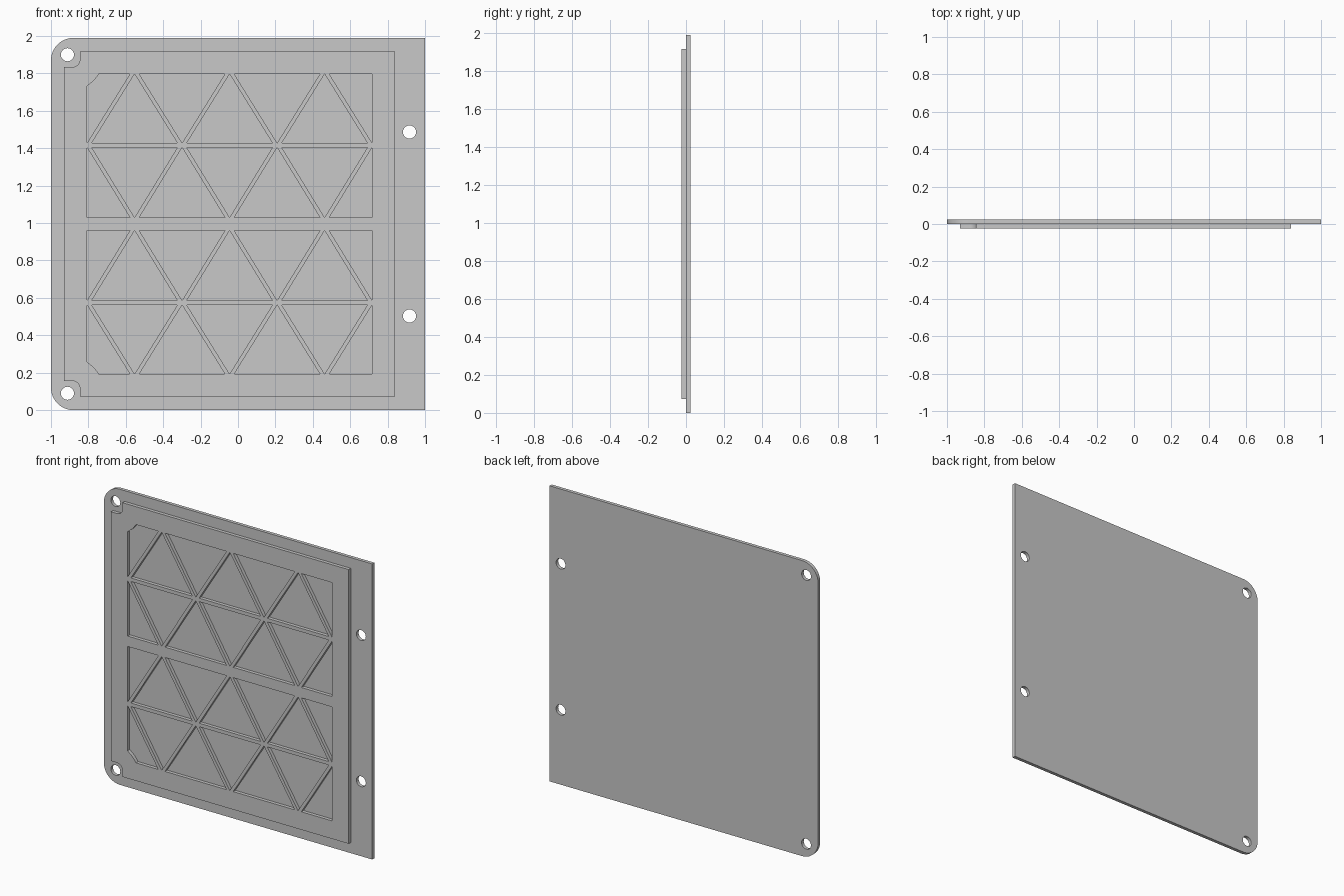
import bpy, bmesh
from math import cos, sin, pi, sqrt, atan2

if "Cube" in bpy.data.objects:
    bpy.data.objects.remove(bpy.data.objects["Cube"], do_unlink=True)

HEIGHT = 1.99
THICK = 0.023
LEFT, RIGHT = -0.807, 0.717          # pocket field limits
HALF_PITCH = (RIGHT - LEFT) / 6
HALF_BASE = 0.229
CORNER_HOLE = (-0.912, 1.90)

grey = bpy.data.materials.new("plain grey")
grey.use_nodes = True
grey.diffuse_color = (0.58, 0.58, 0.58, 1)
grey.node_tree.nodes["Principled BSDF"].inputs["Base Color"].default_value = grey.diffuse_color


def arc(center, radius, start, end, steps=10):
    """Points along an arc, angles in radians."""
    angles = [start + (end - start) * i / steps for i in range(steps + 1)]
    return [(center[0] + radius * cos(a), center[1] + radius * sin(a)) for a in angles]


def circle(center, radius):
    return arc(center, radius, 0, 2 * pi, 32)[:-1]


def flip(points):
    """Mirror a loop top to bottom."""
    return [(x, HEIGHT - z) for x, z in reversed(points)]


def slab(name, loops, y_front):
    """Upright sheet: the first loop is the outline, the others are openings."""
    curve = bpy.data.curves.new(name, "CURVE")
    curve.dimensions = "2D"
    curve.fill_mode = "BOTH"
    curve.extrude = THICK / 2
    for points in loops:
        spline = curve.splines.new("POLY")
        spline.points.add(len(points) - 1)
        for point, (x, z) in zip(spline.points, points):
            point.co = (x, z, 0, 1)
        spline.use_cyclic_u = True
    source = bpy.data.objects.new(name + " profile", curve)
    bpy.context.collection.objects.link(source)
    graph = bpy.context.evaluated_depsgraph_get()
    mesh = bpy.data.meshes.new_from_object(source.evaluated_get(graph))
    bpy.data.objects.remove(source, do_unlink=True)
    bm = bmesh.new()
    bm.from_mesh(mesh)
    bmesh.ops.remove_doubles(bm, verts=bm.verts, dist=0.0001)
    for v in bm.verts:
        x, z, depth = v.co
        v.co = (x, y_front + THICK / 2 - depth, z)
    bmesh.ops.recalc_face_normals(bm, faces=bm.faces)
    bm.to_mesh(mesh)
    bm.free()
    mesh.materials.clear()
    mesh.materials.append(grey)
    obj = bpy.data.objects.new(name, mesh)
    bpy.context.collection.objects.link(obj)
    bpy.ops.object.select_all(action="DESELECT")
    obj.select_set(True)
    bpy.context.view_layer.objects.active = obj
    bpy.ops.object.shade_smooth_by_angle()


# Back plate with two rounded corners and four through holes
rounded = arc((-0.88, HEIGHT - 0.12), 0.12, pi / 2, pi)
outline = [(1, 0), (1, HEIGHT)] + rounded + flip(rounded)
side_hole = circle((0.917, 1.487), 0.035)
corner_hole = circle(CORNER_HOLE, 0.035)
slab("back_plate",
     [outline, side_hole, flip(side_hole), corner_hole, flip(corner_hole)], 0)

# Raised panel outline, notched around the corner holes
notch = [(-0.845, 1.918)] + arc((-0.885, 1.874), 0.04, 0, -pi / 2, 6) + [(-0.93, 1.834)]
panel = [(0.84, HEIGHT - 1.918), (0.84, 1.918)] + notch + flip(notch)


def pocket_row(wide, narrow, cut_corner):
    """Row of triangles; half triangles at the ends have their flat side at wide."""
    row = []
    for i in range(1, 6):
        x = LEFT + i * HALF_PITCH
        base, tip = (narrow, wide) if i % 2 else (wide, narrow)
        row.append([(x - HALF_BASE, base), (x + HALF_BASE, base), (x, tip)])
    corner = [(LEFT, wide)]
    if cut_corner:
        # Curved corner concentric with the corner hole
        cx, cz = CORNER_HOLE
        radius = 0.197
        dx, dz = LEFT - cx, wide - cz
        start = atan2(-sqrt(radius ** 2 - dx ** 2), dx)
        end = atan2(dz, sqrt(radius ** 2 - dz ** 2))
        corner = arc(CORNER_HOLE, radius, start, end, 8)
    row.append(corner + [(LEFT + HALF_BASE, wide), (LEFT, narrow)])
    row.append([(RIGHT, narrow), (RIGHT - HALF_BASE, wide), (RIGHT, wide)])
    return row


# Triangular pockets, mirrored to the lower half
pockets = pocket_row(1.797, 1.428, True) + pocket_row(1.03, 1.404, False)
pockets += [flip(p) for p in pockets]
slab("raised_panel", [panel] + pockets, -THICK)
